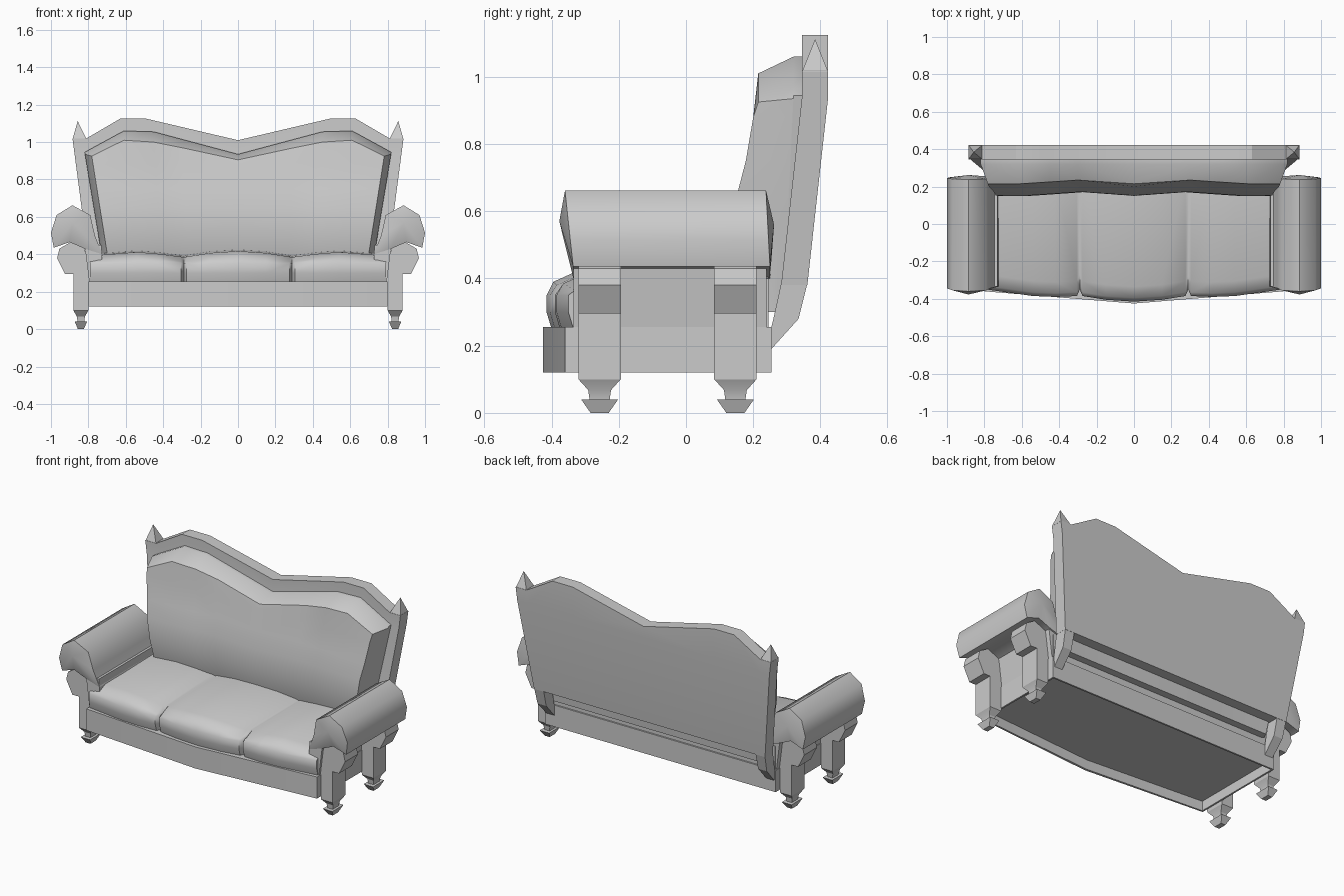
import bpy, bmesh, math

cube = bpy.data.objects.get("Cube")
if cube:
    bpy.data.objects.remove(cube, do_unlink=True)

grey = bpy.data.materials.new("warm_grey")
grey.use_nodes = True
color = (0.6, 0.6, 0.6, 1)
grey.diffuse_color = color
grey.node_tree.nodes["Principled BSDF"].inputs["Base Color"].default_value = color


def finish(name, bm, angle=30, mirror=True):
    """Turn a bmesh into an object, mirrored across the centre."""
    bmesh.ops.recalc_face_normals(bm, faces=bm.faces)
    me = bpy.data.meshes.new(name)
    bm.to_mesh(me)
    bm.free()
    me.materials.append(grey)
    me.shade_smooth()
    me.set_sharp_from_angle(angle=math.radians(angle))
    ob = bpy.data.objects.new(name, me)
    bpy.context.collection.objects.link(ob)
    if mirror:
        mod = ob.modifiers.new("Mirror", 'MIRROR')
        mod.use_clip = True
    return ob


def loft(name, rings, angle=30, cap_start=True, cap_end=True):
    """Skin a row of closed rings; a cap may be a fan point instead of a flat face."""
    bm = bmesh.new()
    vs = [[bm.verts.new(p) for p in ring] for ring in rings]
    n = len(rings[0])
    for a, b in zip(vs, vs[1:]):
        for i in range(n):
            j = (i + 1) % n
            bm.faces.new((a[i], a[j], b[j], b[i]))
    for ring, cap in ((vs[0], cap_start), (vs[-1], cap_end)):
        if isinstance(cap, tuple):
            tip = bm.verts.new(cap)
            for i in range(n):
                bm.faces.new((ring[i], ring[(i + 1) % n], tip))
        elif cap:
            bm.faces.new(ring)
    return finish(name, bm, angle)


def rect(x0, x1, y0, y1, z):
    return [(x0, y0, z), (x1, y0, z), (x1, y1, z), (x0, y1, z)]


def lerp(z, z0, v0, z1, v1):
    t = min(max((z - z0) / (z1 - z0), 0), 1)
    return v0 + t * (v1 - v0)


def board_y(z):
    return lerp(z, 0.38, 0.283, 0.94, 0.345)


# Base rail with a bowed front and a hollow underside
bm = bmesh.new()
plan = [(-0.8, -0.36), (0, -0.425), (0.8, -0.36), (0.8, 0.255), (-0.8, 0.255)]
bottom = bm.faces.new([bm.verts.new((x, y, 0.12)) for x, y in plan])
ext = bmesh.ops.extrude_face_region(bm, geom=[bottom], use_keep_orig=True)
for v in ext["geom"]:
    if isinstance(v, bmesh.types.BMVert):
        v.co.z = 0.255
bmesh.ops.inset_individual(bm, faces=[bottom], thickness=0.015)
inner = bmesh.ops.extrude_discrete_faces(bm, faces=[bottom])["faces"][0]
for v in inner.verts:
    v.co.z = 0.18
finish("base_rail", bm, 20, mirror=False)

# Seat: three swelling cushions with seams between them
seat_rings = []
for x, f, h in [(0, -0.415, 0.425), (0.15, -0.405, 0.415), (0.275, -0.385, 0.395),
                (0.29, -0.35, 0.39), (0.305, -0.385, 0.395), (0.42, -0.39, 0.41),
                (0.54, -0.385, 0.42), (0.79, -0.35, 0.40)]:
    section = [(0.245, 0.25), (f + 0.015, 0.25), (f, 0.30), (f, 0.35),
               (f + 0.02, h - 0.035), (f + 0.08, h - 0.008), (0.245, h)]
    seat_rings.append([(x, y, z) for y, z in section])
loft("seat_cushions", seat_rings, 50, cap_start=False)

# Back board, upright at the top and leaning below
board_rings = []
for c, top in [(0, 1.01), (0.49, 1.125), (0.63, 1.125), (0.81, 1.02), (0.885, 1.02)]:
    zs = [0.38, 0.94, top]
    section = [(board_y(z), z) for z in zs] + [(board_y(z) + 0.078, z) for z in reversed(zs)]
    board_rings.append([(c * lerp(z, 0.38, 0.905, 1.02, 1), y, z) for y, z in section])
loft("back_board", board_rings, 25, cap_start=False)

# Pointed finials on the board's corners
loft("corner_finial", [rect(0.81, 0.885, 0.345, 0.423, 1.015)], cap_end=(0.857, 0.384, 1.112))

# Curved lower posts that carry the board
loft("back_post", [rect(0.735, 0.80, 0.283, 0.361, 0.385),
                   rect(0.735, 0.795, 0.26, 0.335, 0.28),
                   rect(0.735, 0.79, 0.235, 0.245, 0.18)], 25)

# Padded back: a bulging front that returns to the board at its edges
profile = [(0.20, 0.30), (0.165, 0.40), (0.15, 0.52), (0.152, 0.65), (0.178, 0.75), (0.20, 0.88)]
pad_rings = []
for c, front_top, rear_top, dy in [(0, 0.905, 0.935, 0), (0.3, 0.97, 1.015, 0.02),
                                   (0.45, 1.0, 1.055, 0.01), (0.61, 1.01, 1.06, 0),
                                   (0.785, 0.925, 0.965, 0), (0.82, 0.935, 0.945, None)]:
    section = profile + [(0.215, front_top), (0.32, rear_top), (0.35, rear_top)]
    ring = []
    for i, (y, z) in enumerate(section):
        if dy is None:
            y = max(y, board_y(z) - 0.025)
        elif i < 7:
            y += dy
        ring.append((c * lerp(z, 0.40, 0.89, 0.945, 1), y, z))
    ring.append((c * 0.87, 0.29, 0.30))
    pad_rings.append(ring)
loft("back_cushion", pad_rings, 45, cap_start=False)

# Rolled arms with domed ends
roll = [(0.725, 0.40), (0.765, 0.50), (0.79, 0.61), (0.885, 0.662), (0.97, 0.61),
        (1.0, 0.515), (0.985, 0.435), (0.90, 0.465), (0.82, 0.43)]


def arm_ring(low, high):
    return [(x, lerp(z, 0.43, low, 0.66, high), z) for x, z in roll]


loft("rolled_arm", [arm_ring(-0.335, -0.36), arm_ring(0.25, 0.238)], 60,
     cap_start=(0.885, -0.377, 0.57), cap_end=(0.885, 0.262, 0.56))
loft("arm_panel", [rect(0.72, 0.795, -0.335, 0.24, 0.25), rect(0.73, 0.82, -0.335, 0.24, 0.45)])

# Scrolled arm supports and turned feet, front and rear
bracket = [(0.80, 0.10), (0.88, 0.10), (0.88, 0.295), (0.925, 0.295), (0.967, 0.38),
           (0.955, 0.43), (0.89, 0.468), (0.82, 0.43), (0.79, 0.30)]
foot = [(0.10, 0.04, 0.063), (0.068, 0.022, 0.034), (0.04, 0.018, 0.03),
        (0.04, 0.033, 0.055), (0.0, 0.016, 0.027)]
for place, y in (("front", -0.257), ("rear", 0.147)):
    loft(place + "_arm_support", [[(x, y + d, z) for x, z in bracket] for d in (-0.063, 0.063)])
    loft(place + "_foot", [rect(0.84 - w, 0.84 + w, y - d, y + d, z) for z, w, d in foot])
